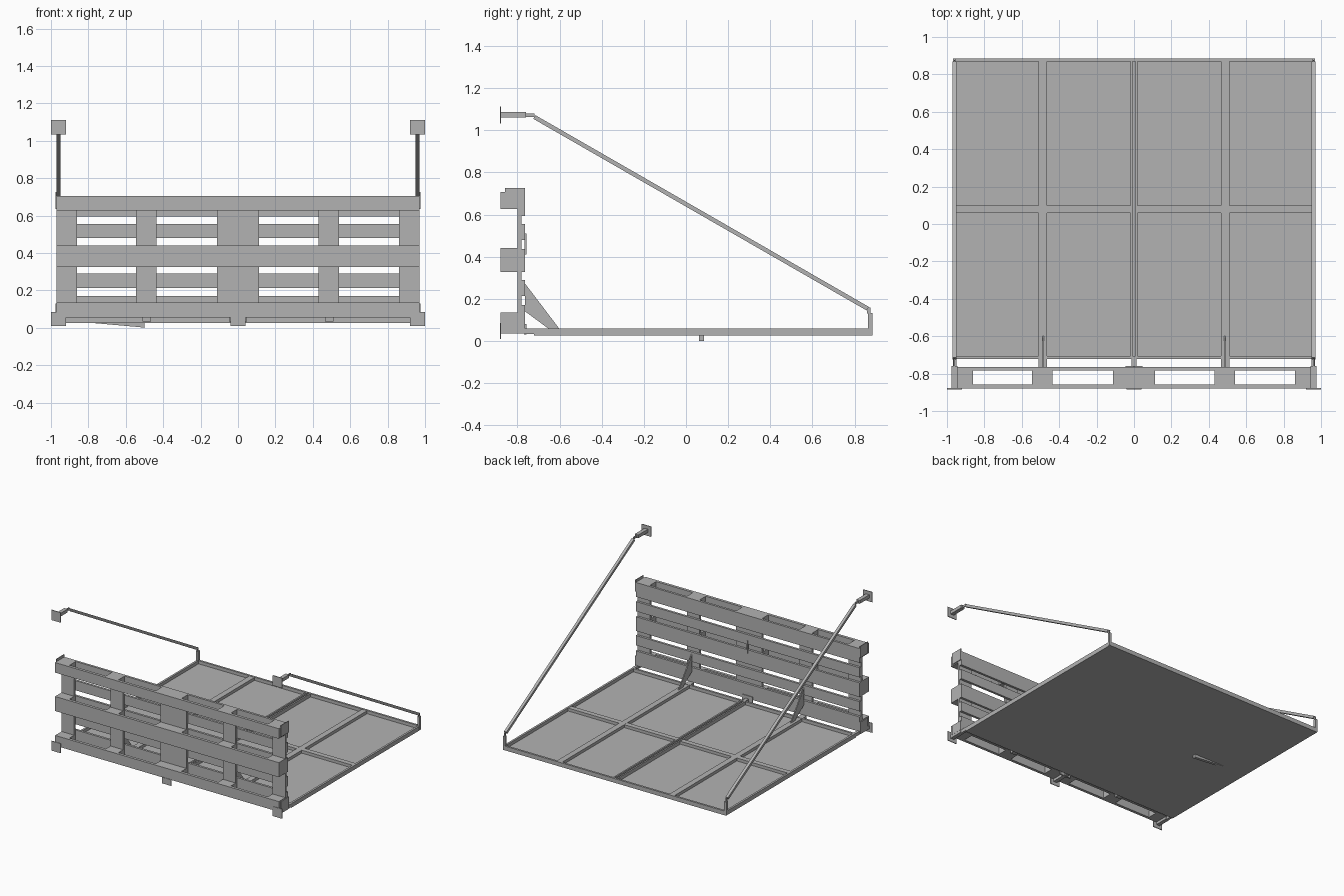
import bpy
import bmesh
from math import atan2, hypot
from mathutils import Matrix

cube = bpy.data.objects.get("Cube")
if cube:
    bpy.data.objects.remove(cube, do_unlink=True)

grey = bpy.data.materials.new("plain grey")
grey.use_nodes = True
colour = (0.45, 0.45, 0.45, 1)
grey.diffuse_color = colour
grey.node_tree.nodes["Principled BSDF"].inputs["Base Color"].default_value = colour


def finish(name, bm):
    bmesh.ops.recalc_face_normals(bm, faces=bm.faces)
    mesh = bpy.data.meshes.new(name)
    bm.to_mesh(mesh)
    bm.free()
    mesh.materials.append(grey)
    obj = bpy.data.objects.new(name, mesh)
    bpy.context.collection.objects.link(obj)
    return obj


def box(name, x, y, z):
    """Box from its (low, high) range on each axis."""
    bm = bmesh.new()
    size = [b - a for a, b in (x, y, z)]
    mid = [(a + b) / 2 for a, b in (x, y, z)]
    bmesh.ops.create_cube(bm, size=1, matrix=Matrix.Translation(mid) @ Matrix.Diagonal((*size, 1)))
    return finish(name, bm)


def prism(name, points, axis, low, high):
    """Extrude a flat outline along x (outline in y, z) or y (outline in x, z)."""
    bm = bmesh.new()
    place = (lambda p: (low, *p)) if axis == "x" else (lambda p: (p[0], low, p[1]))
    face = bm.faces.new([bm.verts.new(place(p)) for p in points])
    out = bmesh.ops.extrude_face_region(bm, geom=[face])
    move = (high - low, 0, 0) if axis == "x" else (0, high - low, 0)
    verts = [v for v in out["geom"] if isinstance(v, bmesh.types.BMVert)]
    bmesh.ops.translate(bm, verts=verts, vec=move)
    return finish(name, bm)


def span(centre, width):
    return centre - width / 2, centre + width / 2


# Upright pallet: skids in front, blocks, upright boards, slats behind
columns = [(-0.915, 0.11), (-0.49, 0.11), (0, 0.225), (0.485, 0.11), (0.915, 0.11)]
skids = [(0.055, 0.135), (0.326, 0.44), (0.627, 0.706)]
slats = [(0.055, 0.17), (0.214, 0.29), (0.326, 0.437), (0.48, 0.556), (0.594, 0.706)]
for z in skids:
    box("pallet_skid", (-0.97, 0.97), (-0.88, -0.858), z)
    for x, w in columns:
        box("pallet_block", span(x, w), (-0.858, -0.8), z)
for x, w in columns:
    box("pallet_upright_board", span(x, w), (-0.8, -0.782), (0.055, 0.706))
for z in slats:
    box("pallet_slat", (-0.97, 0.97), (-0.782, -0.764), z)

# Platform panel and its rim
box("platform_panel", (-0.96, 0.96), (-0.72, 0.88), (0.025, 0.033))
for y in (-0.714, 0.877):
    box("platform_end_rim", (-0.967, 0.967), span(y, 0.016), (0.025, 0.058))
for s in (-1, 1):
    box("platform_side_rim", span(s * 0.959, 0.016), (-0.722, 0.885), (0.025, 0.058))

# Platform ribs
for s in (-1, 1):
    box("platform_rib", span(s * 0.488, 0.045), (-0.764, 0.87), (0.033, 0.056))
    box("centre_rib", span(s * 0.014, 0.012), (-0.72, 0.87), (0.033, 0.06))
    for x in (s * 0.24, s * 0.73):
        box("cross_rib", span(x, 0.45), (0.06, 0.1), (0.033, 0.056))
prism("bent_rib_end", [(-0.78, 0.026), (-0.5, 0.026), (-0.5, 0.0), (-0.53, 0.004)], "y", 0.062, 0.085)

# Hinges joining platform and pallet
for x, w in ((-0.959, 0.02), (0, 0.026), (0.959, 0.02)):
    box("hinge_arm", span(x, w), (-0.77, -0.715), (0.032, 0.058))
box("hinge_plate", (-0.045, 0.045), (-0.768, -0.758), (0.03, 0.08))
box("latch_pin", (-0.004, 0.004), (-0.766, -0.758), (0.41, 0.51))

# Mounting brackets along the bottom
for x in (-0.96, 0, 0.96):
    box("bottom_wall_plate", span(x, 0.08), (-0.884, -0.878), (0.01, 0.058 if x == 0 else 0.085))
    box("bottom_bracket_arm", span(x, 0.03), (-0.88, -0.77), (0.035, 0.06))

# Parts repeated on both sides
start, end = (-0.72, 1.063), (0.863, 0.153)
dy, dz = end[0] - start[0], end[1] - start[1]
for s in (-1, 1):
    prism("gusset", [(-0.764, 0.272), (-0.6, 0.056), (-0.65, 0.056), (-0.764, 0.14)],
          "x", *span(s * 0.486, 0.008))
    box("upper_wall_plate", span(s * 0.96, 0.08), (-0.884, -0.878), (1.033, 1.112))
    box("upper_bracket_arm", span(s * 0.96, 0.03), (-0.88, -0.76), (1.06, 1.086))
    box("upper_eye", span(s * 0.96, 0.008), (-0.762, -0.72), (1.064, 1.08))
    strut = box("brace_strut", span(0, 0.022), span(0, hypot(dy, dz)), span(0, 0.02))
    strut.location = (s * 0.96, (start[0] + end[0]) / 2, (start[1] + end[1]) / 2)
    strut.rotation_euler.x = atan2(dz, dy)
    box("strut_post", span(s * 0.96, 0.018), (0.863, 0.885), (0.03, 0.132))
    box("strut_eye", span(s * 0.96, 0.006), (0.86, 0.876), (0.13, 0.158))
    box("pallet_corner_plate", span(s * 0.973, 0.006), (-0.86, -0.764), (0.635, 0.725))
    box("pallet_foot_plate", span(s * 0.973, 0.006), (-0.86, -0.764), (0.055, 0.13))
